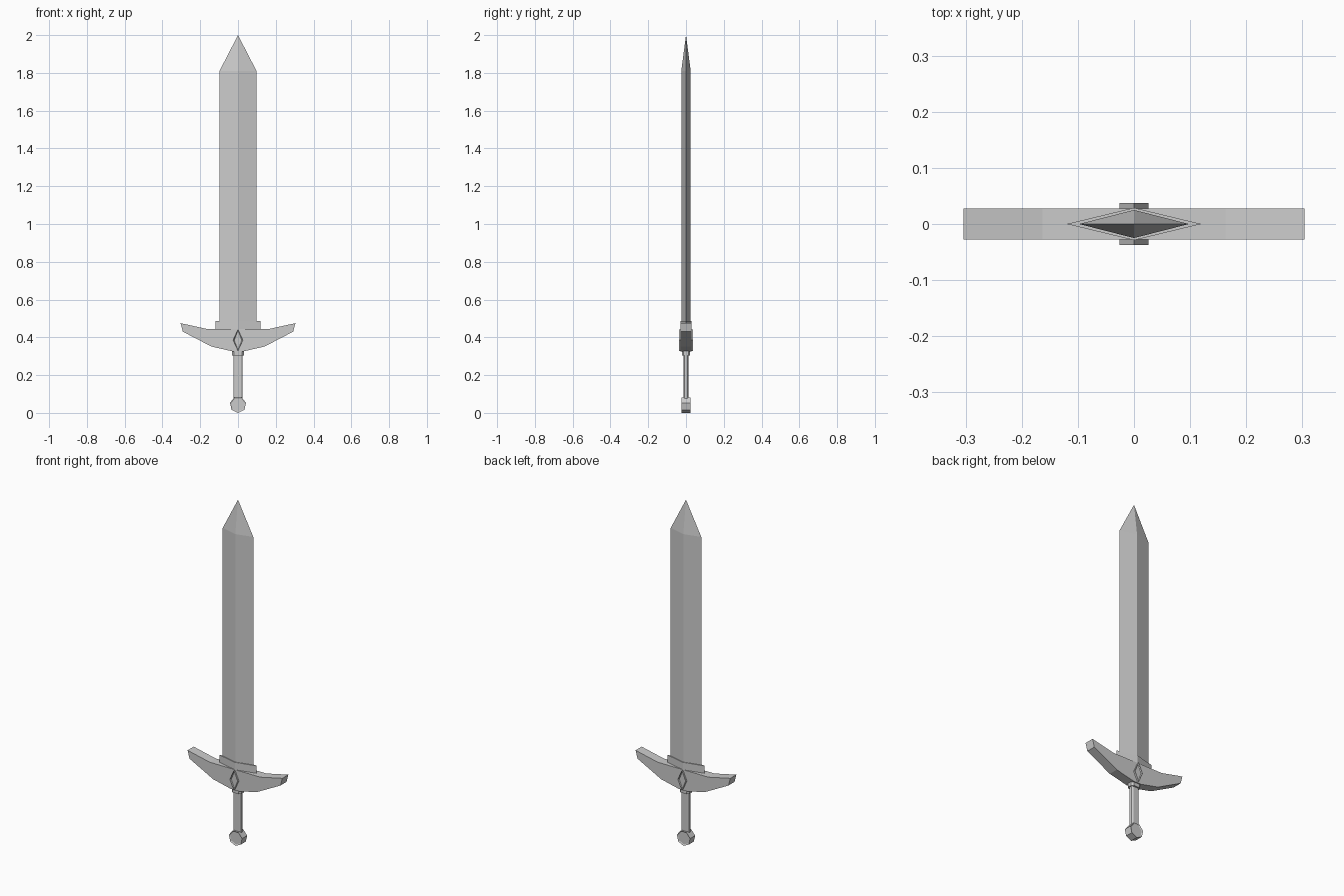
import bpy, bmesh, math

if "Cube" in bpy.data.objects:
    bpy.data.objects.remove(bpy.data.objects["Cube"])


def finish(name, bm):
    bmesh.ops.recalc_face_normals(bm, faces=bm.faces)
    me = bpy.data.meshes.new(name)
    bm.to_mesh(me)
    bm.free()
    ob = bpy.data.objects.new(name, me)
    bpy.context.collection.objects.link(ob)
    return ob


def front_prism(name, pts, half, inset=0, depth=0):
    """Extrude an XZ outline along y, optionally recessing the two flat faces."""
    bm = bmesh.new()
    front = bm.faces.new([bm.verts.new((x, -half, z)) for x, z in pts])
    ext = bmesh.ops.extrude_face_region(bm, geom=[front], use_keep_orig=True)
    moved = [v for v in ext["geom"] if isinstance(v, bmesh.types.BMVert)]
    bmesh.ops.translate(bm, verts=moved, vec=(0, 2 * half, 0))
    bmesh.ops.recalc_face_normals(bm, faces=bm.faces)
    if inset:
        caps = [f for f in bm.faces if abs(f.normal.y) > 0.9]
        bmesh.ops.inset_individual(bm, faces=caps, thickness=inset, depth=-depth)
    return finish(name, bm)


def loft(name, section, levels, tip=None):
    """Stack an XY section at the given z levels, closing to a point at tip."""
    bm = bmesh.new()
    rings = [[bm.verts.new((x, y, z)) for x, y in section] for z in levels]
    n = len(section)
    for a, b in zip(rings, rings[1:]):
        for i in range(n):
            j = (i + 1) % n
            bm.faces.new((a[i], a[j], b[j], b[i]))
    bm.faces.new(rings[0])
    if tip is None:
        bm.faces.new(rings[-1])
    else:
        top = bm.verts.new((0, 0, tip))
        for i in range(n):
            bm.faces.new((rings[-1][i], rings[-1][(i + 1) % n], top))
    return finish(name, bm)


def diamond(a, b, c=0):
    return [(-a, c), (0, c - b), (a, c), (0, c + b)]


def octagon(w, wi, d, di):
    return [(w, -di), (w, di), (wi, d), (-wi, d),
            (-w, di), (-w, -di), (-wi, -d), (wi, -d)]


# Blade and the diamond collar at its root
loft("blade", diamond(0.098, 0.025), [0.43, 1.81], tip=2.0)
loft("blade_collar", diamond(0.12, 0.029), [0.43, 0.487])

# Swept crossguard, mirrored outline
half = [(0.025, 0.325), (0.14, 0.351), (0.292, 0.43), (0.304, 0.475), (0.163, 0.444)]
front_prism("crossguard", half + [(-x, z) for x, z in reversed(half)], 0.028)

# Raised diamond ornament showing on both faces of the guard
front_prism("guard_ornament", diamond(0.026, 0.057, 0.385), 0.0375, 0.006, 0.005)

# Grip and its ferrule
loft("grip", octagon(0.024, 0.015, 0.013, 0.007), [0.07, 0.33])
loft("ferrule", octagon(0.031, 0.02, 0.022, 0.012), [0.305, 0.335])

# Seven-sided pommel, corner pointing down
r = 0.0435
ring = [(r * math.sin(i * math.tau / 7), r - r * math.cos(i * math.tau / 7)) for i in range(7)]
front_prism("pommel", ring, 0.023, 0.007, 0.004)
